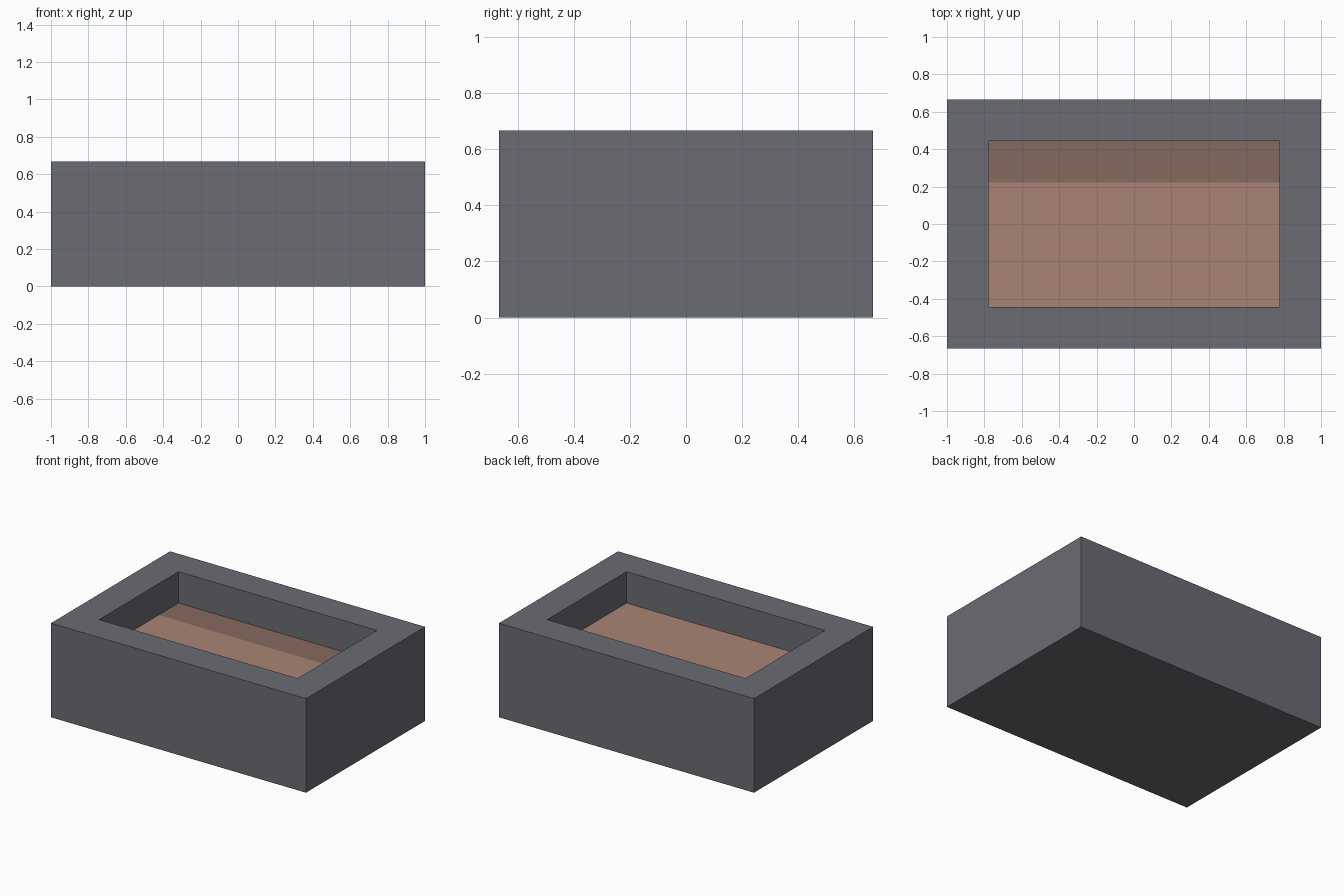
import bpy, bmesh

if "Cube" in bpy.data.objects:
    bpy.data.objects.remove(bpy.data.objects["Cube"])

U = 2 / 9                      # block unit: 9 x 6 x 3 units overall
W, D, H = 4.5 * U, 3 * U, 3 * U
IW, ID, FLOOR = 3.5 * U, 2 * U, 2 * U
BAND = U                       # y where the dark floor strip starts


def material(name, rgb):
    m = bpy.data.materials.new(name)
    m.diffuse_color = (*rgb, 1)
    m.use_nodes = True
    m.node_tree.nodes["Principled BSDF"].inputs["Base Color"].default_value = m.diffuse_color
    return m


mats = [material("slate grey", (0.144, 0.150, 0.171)),
        material("clay tan", (0.402, 0.231, 0.178)),
        material("dark clay", (0.238, 0.144, 0.112))]

bm = bmesh.new()


def ring(w, d, z):
    return [bm.verts.new(p) for p in
            ((-w, -d, z), (w, -d, z), (w, d, z), (-w, d, z))]


def bridge(a, b):
    for i in range(4):
        j = (i + 1) % 4
        bm.faces.new((a[i], a[j], b[j], b[i]))


# Walls: outer sides, rim and recess sides
rings = [ring(W, D, 0), ring(W, D, H), ring(IW, ID, H), ring(IW, ID, FLOOR)]
for a, b in zip(rings, rings[1:]):
    bridge(a, b)
bm.faces.new(rings[0][::-1])
bm.faces.new(rings[3])

# Recess floor split into a tan area and a darker strip at the back
floor = max((f for f in bm.faces if abs(f.calc_center_median().z - FLOOR) < 1e-4),
            key=lambda f: f.calc_area())
bmesh.ops.bisect_plane(bm, geom=[floor] + floor.edges[:] + floor.verts[:],
                       plane_co=(0, BAND, 0), plane_no=(0, 1, 0))
bmesh.ops.recalc_face_normals(bm, faces=bm.faces)
for f in bm.faces:
    if all(abs(v.co.z - FLOOR) < 1e-4 for v in f.verts):
        f.material_index = 2 if f.calc_center_median().y > BAND else 1

mesh = bpy.data.meshes.new("planter_box")
bm.to_mesh(mesh)
bm.free()
for m in mats:
    mesh.materials.append(m)
bpy.context.collection.objects.link(bpy.data.objects.new("planter_box", mesh))
